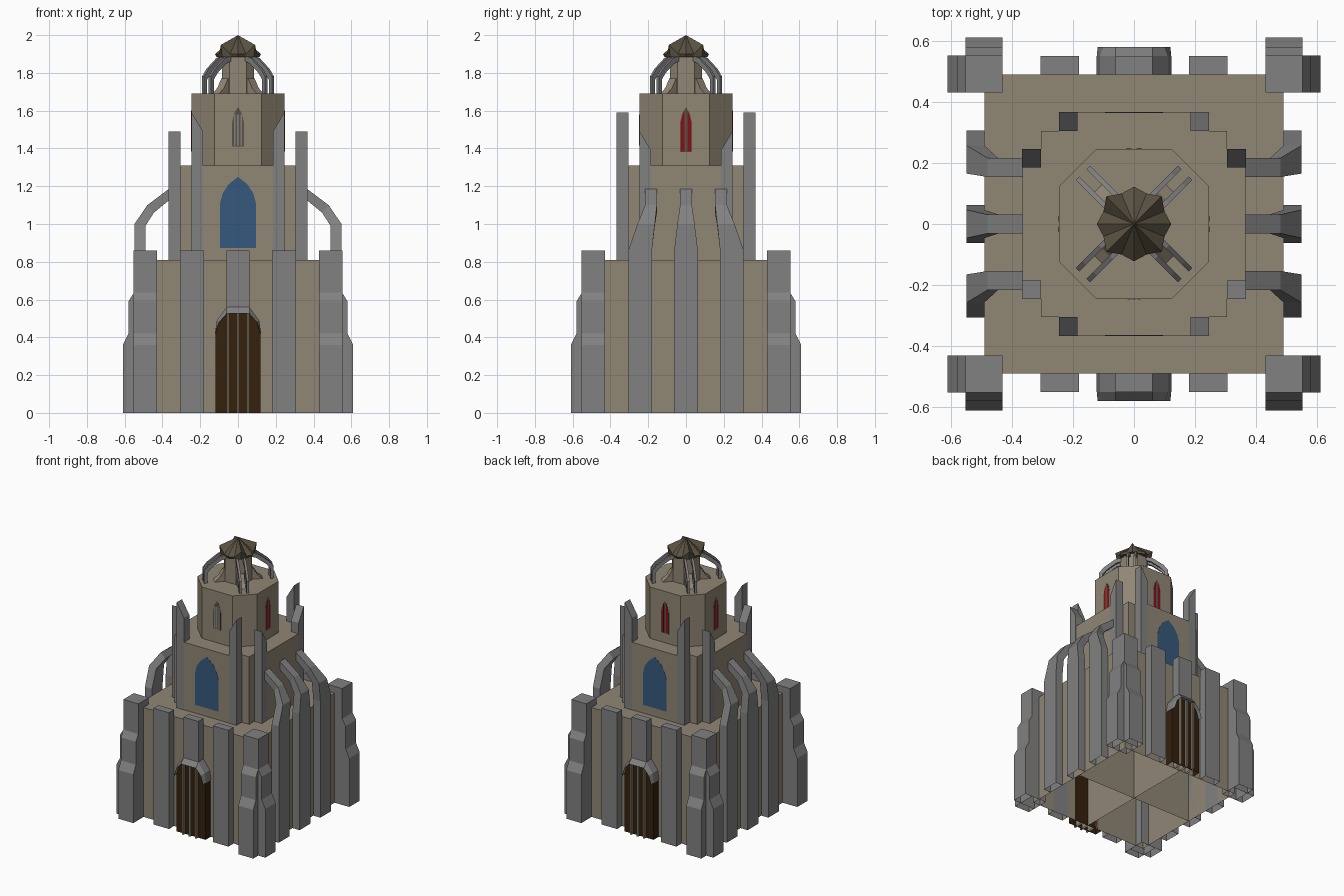
import bpy, bmesh, math
from mathutils import Matrix, Vector

cube = bpy.data.objects.get("Cube")
if cube:
    bpy.data.objects.remove(cube, do_unlink=True)


def material(name, rgb):
    m = bpy.data.materials.new(name)
    m.use_nodes = True
    m.diffuse_color = (*rgb, 1)
    m.node_tree.nodes["Principled BSDF"].inputs["Base Color"].default_value = (*rgb, 1)
    return m


STONE = material("sand_stone", (.28, .24, .175))
GRAY = material("gray_stone", (.22, .22, .22))
WOOD = material("dark_wood", (.033, .015, .004))
BLUE = material("blue_glass", (.035, .1, .205))
RED = material("red_glass", (.26, .004, .008))
ROOF = material("roof_stone", (.105, .086, .056))

IDENT = [Matrix.Identity(4)]
MX = Matrix.Diagonal((-1, 1, 1, 1))
MY = Matrix.Diagonal((1, -1, 1, 1))
FRONT_BACK = [IDENT[0], MY]
SIDES = [IDENT[0], MX]
CORNERS = [IDENT[0], MX, MY, MX @ MY]


def turn(degrees):
    return Matrix.Rotation(math.radians(degrees), 4, 'Z')


def finish(name, bm, mat):
    bmesh.ops.recalc_face_normals(bm, faces=bm.faces)
    # Parts that stand on the ground are hollow and open underneath
    floor = [f for f in bm.faces if all(v.co.z < .001 for v in f.verts)]
    bmesh.ops.delete(bm, geom=floor, context='FACES')
    me = bpy.data.meshes.new(name)
    bm.to_mesh(me)
    bm.free()
    me.materials.append(mat)
    bpy.context.collection.objects.link(bpy.data.objects.new(name, me))


def loft(name, rings, mat, places=IDENT):
    """Skin a row of matching rings, once for each placement matrix."""
    for place in places:
        bm = bmesh.new()
        loops = [[bm.verts.new(place @ Vector(p)) for p in ring] for ring in rings]
        bm.faces.new(loops[0])
        bm.faces.new(loops[-1])
        n = len(loops[0])
        for a, b in zip(loops, loops[1:]):
            for i in range(n):
                j = (i + 1) % n
                bm.faces.new((a[i], a[j], b[j], b[i]))
        finish(name, bm, mat)


def box(name, x, y, z, mat, places=IDENT):
    loft(name, [[(x[0], y[0], h), (x[1], y[0], h), (x[1], y[1], h), (x[0], y[1], h)]
                for h in z], mat, places)


def prism_y(name, profile, y, mat, places=IDENT):
    """Extrude an x-z profile along y."""
    loft(name, [[(px, d, pz) for px, pz in profile] for d in y], mat, places)


def arch(half):
    """Mirror the right half of an x-z outline, given from bottom to top."""
    return half + [(-x, z) for x, z in reversed(half) if x > 0]


# Stacked body, with crossing inner walls in the hollow base
box("base_block", (-.49, .49), (-.49, .49), (0, .81), STONE)
box("inner_wall_x", (-.489, .489), (-.001, .001), (0, .8), STONE)
box("inner_wall_y", (-.001, .001), (-.489, .489), (0, .8), STONE)
box("middle_core", (-.305, .305), (-.305, .305), (.81, 1.31), STONE)
box("middle_arm_y", (-.185, .185), (-.365, .365), (.81, 1.31), STONE)
box("middle_arm_x", (-.365, .365), (-.185, .185), (.81, 1.31), STONE)


def octagon(a, b, z):
    return [(b, a, z), (a, b, z), (a, -b, z), (b, -a, z),
            (-b, -a, z), (-a, -b, z), (-a, b, z), (-b, a, z)]


loft("upper_drum", [octagon(.245, .125, 1.31), octagon(.245, .125, 1.69)], STONE)
loft("lantern_shaft", [octagon(.085, .045, 1.69), octagon(.085, .045, 1.89)], STONE)

# Stepped corner piers, one stepping towards each side
STEPS = [(.43, 0), (.61, 0), (.61, .36), (.58, .42), (.58, .59),
         (.55, .64), (.55, .86), (.43, .86)]
prism_y("corner_pier_side", STEPS, (.43, .552), GRAY, CORNERS)
loft("corner_pier_front", [[(x, d, z) for d, z in STEPS] for x in (.43, .552)], GRAY, CORNERS)

# Flat wall buttresses, front and back
box("wall_buttress", (.18, .307), (.49, .55), (0, .86), GRAY, CORNERS)
box("door_buttress", (-.06, .06), (.49, .55), (.54, .86), GRAY, FRONT_BACK)

# Doorways: planked door, thin posts and a sloped arch hood
DOOR = [(.119, 0), (.119, .43), (.1, .48), (.06, .525)]
HOOD = [(.122, .42), (.112, .49), (.06, .56)]
prism_y("door", arch(DOOR), (.49, .55), WOOD, FRONT_BACK)
for x in (-.053, 0, .053):
    box("door_post", (x - .006, x + .006), (.49, .57), (0, .525), STONE, FRONT_BACK)
inner, outer = arch([(.119, .42)] + DOOR[2:]), arch(HOOD)
loft("door_hood", [[(a, .49, b), (a, .55, b), (c, .58, d), (c, .49, d)]
                   for (a, b), (c, d) in zip(outer, inner)], GRAY, FRONT_BACK)

# Flying buttresses on both sides: (outer x, z, inner x, z, centre share, half width)
FLYER = [(.548, 0, .49, 0, 0, .0625), (.548, .86, .49, .86, 0, .0625),
         (.548, 1.0, .49, .99, .55, .046), (.48, 1.1, .445, 1.06, 1, .031),
         (.36, 1.19, .36, 1.13, 1, .031)]
for side in (-1, 0, 1):
    rings = []
    for ox, oz, ix, iz, t, w in FLYER:
        y = side * (.243 - .058 * t)
        rings.append([(ox, y - w, oz), (ox, y + w, oz), (ix, y + w, iz), (ix, y - w, iz)])
    loft("flying_buttress", rings, GRAY, SIDES)

# Slant-topped posts in the notches of the middle storey
prism_y("front_spire_post", [(.185, .81), (.245, .81), (.245, 1.59), (.185, 1.49)],
        (.305, .367), GRAY, CORNERS)
loft("side_spire_post", [[(x, .185, .81), (x, .245, .81), (x, .245, 1.49), (x, .185, 1.39)]
                         for x in (.305, .367)], GRAY, CORNERS)

# Large pointed windows
BIG = [(.095, .872), (.095, 1.11), (.08, 1.165), (.05, 1.21), (0, 1.25)]
prism_y("large_window", arch(BIG), (.36, .3665), BLUE, FRONT_BACK)

# Lancets in the drum: red panes on three sides, bare stone at the front
LANCET = [(.031, 1.38), (.031, 1.54), (.02, 1.585), (0, 1.62)]
PANE = [(.009, 1.385), (.027, 1.385), (.027, 1.54), (.019, 1.575), (.009, 1.6)]
red_sides = [turn(a) for a in (0, 90, -90)]
prism_y("lancet_frame", arch(LANCET), (.242, .2462), ROOF, red_sides)
prism_y("lancet_pane", PANE, (.242, .2475), RED, red_sides + [m @ MX for m in red_sides])
prism_y("front_lancet", [(x, z + .03 * (z < 1.4)) for x, z in arch(LANCET)],
        (-.2462, -.242), ROOF)
for x in (-.017, 0, .017):
    box("front_mullion", (x - .005, x + .005), (-.248, -.242), (1.415, 1.58), GRAY)

# Paired ribs and stone feet around the lantern, on the diagonals
RIB = [(.214, 1.69), (.214, 1.765), (.185, 1.8), (.12, 1.85), (.07, 1.865),
       (.07, 1.895), (.13, 1.878), (.205, 1.82), (.237, 1.78), (.237, 1.69)]
diagonals = [turn(a) for a in (45, 135, 225, 315)]
for y in (-.025, .025):
    prism_y("lantern_rib", RIB, (y - .008, y + .008), GRAY, diagonals)
prism_y("lantern_foot", [(.06, 1.69), (.165, 1.69), (.13, 1.72), (.1, 1.77), (.06, 1.77)],
        (-.025, .025), STONE, diagonals)

# Star-shaped gabled roof with upright gable faces
bm = bmesh.new()
apex = bm.verts.new((0, 0, 2))
rim, eaves = [], []
for i in range(16):
    r, z = ((.122, 1.9), (.108, 1.9), (.128, 1.948), (.108, 1.9))[i % 4]
    c, s = math.cos(i * math.pi / 8), math.sin(i * math.pi / 8)
    rim.append(bm.verts.new((r * c, r * s, z)))
    eaves.append(bm.verts.new((.93 * r * c, .93 * r * s, 1.885)))
bm.faces.new(eaves)
for i in range(16):
    j = (i + 1) % 16
    bm.faces.new((rim[i], rim[j], apex))
    bm.faces.new((eaves[i], eaves[j], rim[j], rim[i]))
finish("star_roof", bm, ROOF)
